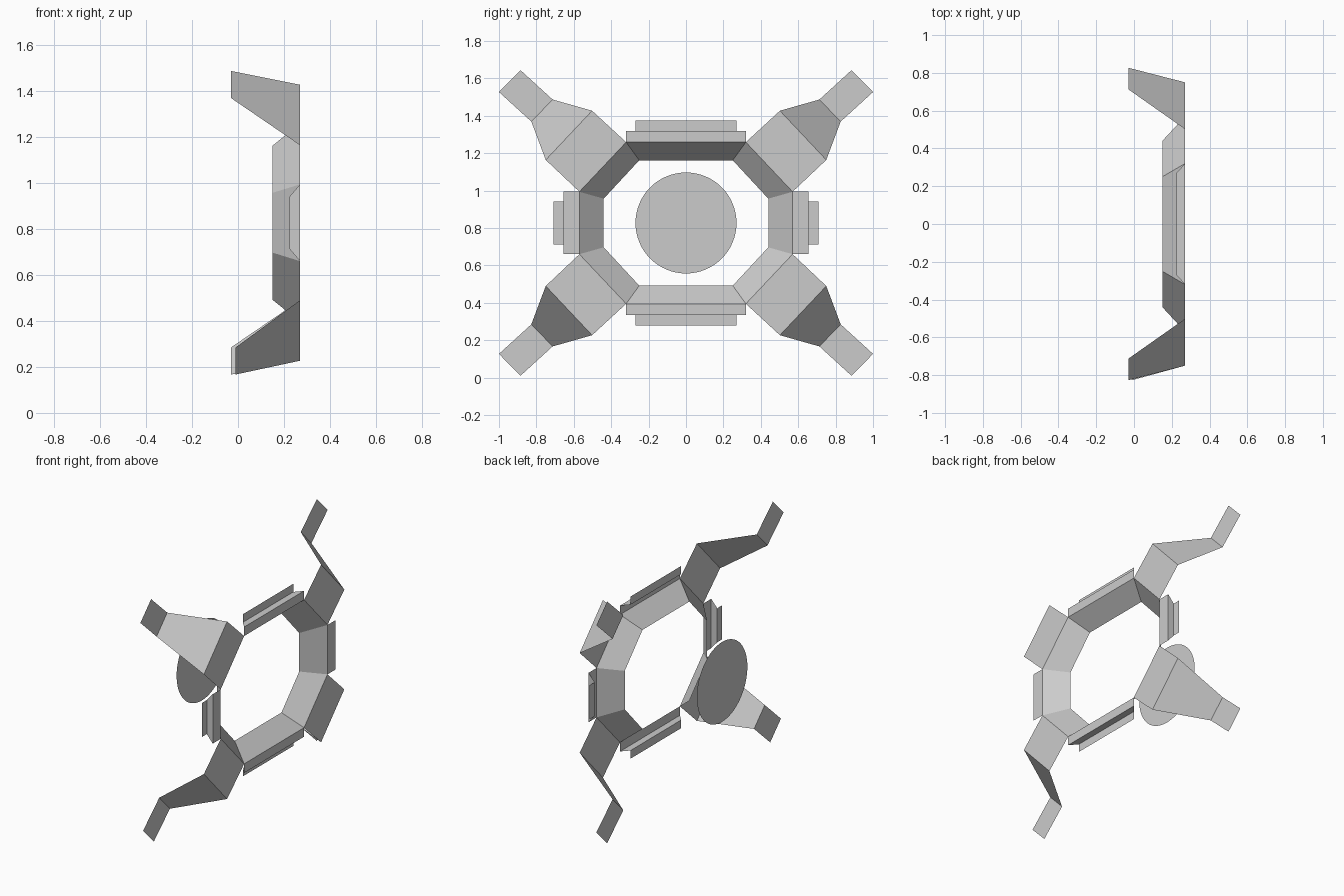
import bpy, bmesh
from math import cos, sin, pi

if "Cube" in bpy.data.objects:
    bpy.data.objects.remove(bpy.data.objects["Cube"])

CZ = 0.827           # height of the ring centre
FRONT, BACK, STEP = 0.27, 0.15, 0.225


def sheet(name, rows, closed=False):
    """Skin consecutive rows of (x, y, z) points with quads."""
    bm = bmesh.new()
    vr = [[bm.verts.new(p) for p in r] for r in rows]
    n = len(rows[0])
    for a, b in zip(vr, vr[1:]):
        for i in range(n if closed else n - 1):
            j = (i + 1) % n
            bm.faces.new((a[i], a[j], b[j], b[i]))
    me = bpy.data.meshes.new(name)
    bm.to_mesh(me)
    bm.free()
    ob = bpy.data.objects.new(name, me)
    bpy.context.collection.objects.link(ob)
    return ob


def octagon(x, y1, h1, y2, h2):
    q = [(y1, h1), (y2, h2), (y2, -h2), (y1, -h1)]
    q += [(-y, h) for y, h in reversed(q)]
    return [(x, y, CZ + h) for y, h in q]


# Bevelled octagonal ring
sheet("ring", [octagon(FRONT, 0.32, 0.432, 0.57, 0.167),
               octagon(BACK, 0.25, 0.335, 0.44, 0.13)], closed=True)

# Stepped tabs: profile rows of (x, distance from centre, half width)
for s, side in ((1, "right"), (-1, "left")):
    prof = [(FRONT, 0.57, 0.167), (FRONT, 0.655, 0.167),
            (STEP, 0.655, 0.115), (STEP, 0.708, 0.115)]
    sheet(side + "_tab", [[(x, s * d, CZ - w), (x, s * d, CZ + w)]
                          for x, d, w in prof])
for s, side in ((1, "top"), (-1, "bottom")):
    prof = [(FRONT, 0.432, 0.32), (FRONT, 0.493, 0.32),
            (STEP, 0.493, 0.27), (STEP, 0.548, 0.27)]
    sheet(side + "_tab", [[(x, -w, CZ + s * d), (x, w, CZ + s * d)]
                          for x, d, w in prof])

# Four folded arms
for sy in (1, -1):
    for sz in (1, -1):
        tip = -0.01 if (sy, sz) == (-1, -1) else -0.03
        prof = [(FRONT, 0.32, 0.432, 0.57, 0.167),
                (FRONT, 0.502, 0.6, 0.75, 0.337),
                (tip, 0.713, 0.66, 0.827, 0.542),
                (tip, 0.885, 0.817, 1.0, 0.70)]
        name = ("upper" if sz > 0 else "lower") + ("_right" if sy > 0 else "_left") + "_arm"
        sheet(name, [[(x, sy * a, CZ + sz * b), (x, sy * c, CZ + sz * d)]
                     for x, a, b, c, d in prof])

# Flat disc behind the ring
bm = bmesh.new()
bm.faces.new([bm.verts.new((-FRONT, 0.27 * cos(2 * pi * i / 64), CZ + 0.27 * sin(2 * pi * i / 64)))
              for i in range(64)])
me = bpy.data.meshes.new("disc")
bm.to_mesh(me)
bm.free()
bpy.context.collection.objects.link(bpy.data.objects.new("disc", me))
